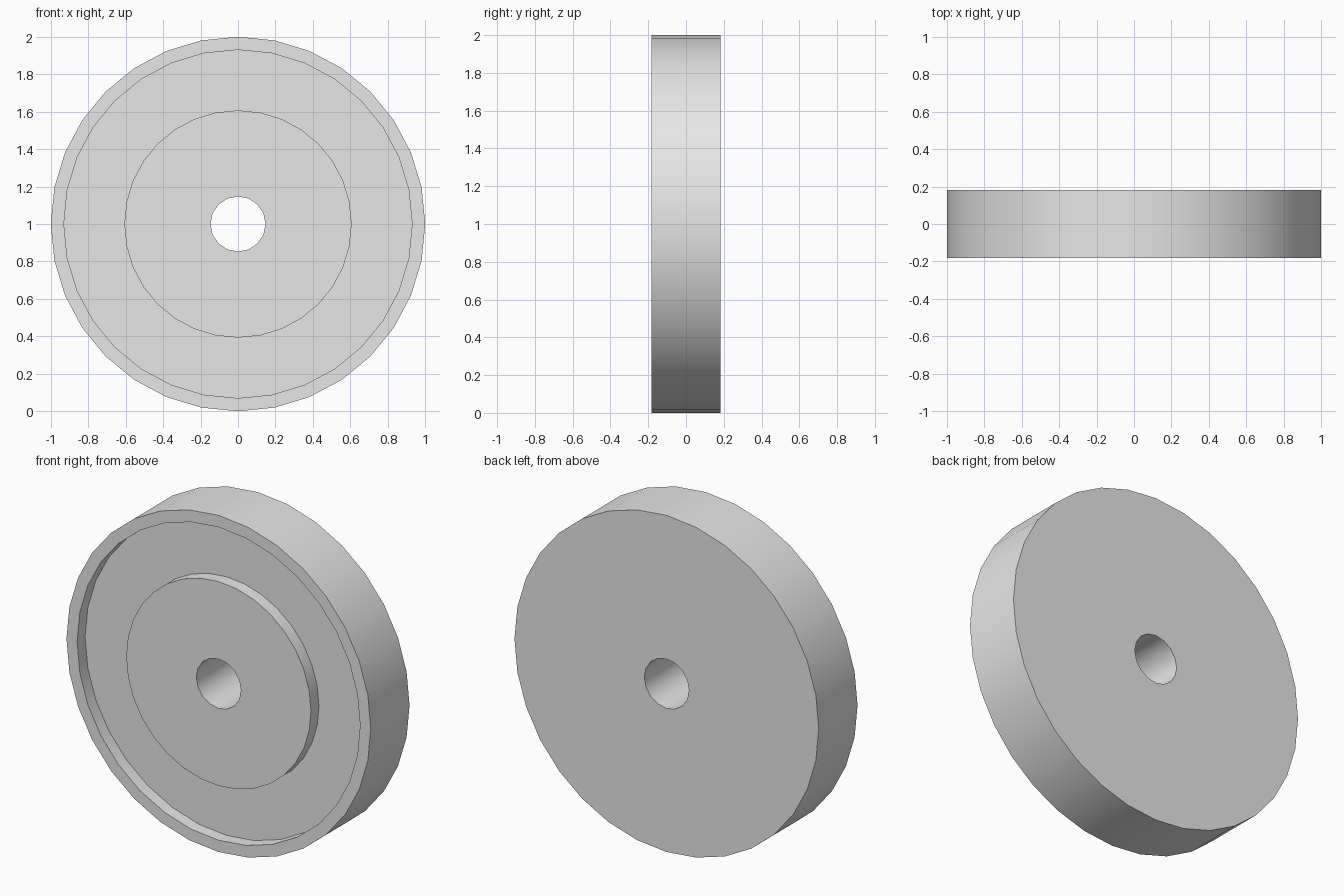
import bpy
import bmesh
from math import sin, cos, radians, tau

default = bpy.data.objects.get("Cube")
if default:
    bpy.data.objects.remove(default)

STEPS = 32          # sides of the large rings
HOLE_STEPS = 16     # sides of the bore
HALF = 0.182        # half thickness
GROOVE = 0.075      # depth of the front recess

grey = bpy.data.materials.new("light grey")
grey.use_nodes = True
grey.diffuse_color = (0.8, 0.8, 0.8, 1)
grey.node_tree.nodes["Principled BSDF"].inputs["Base Color"].default_value = (0.8, 0.8, 0.8, 1)

# Closed cross-section: radius, depth along y, number of sides
profile = [
    (0.147, -HALF, HOLE_STEPS),        # bore, front
    (0.607, -HALF, STEPS),             # hub edge
    (0.607, -HALF + GROOVE, STEPS),    # recess floor, inner
    (0.93, -HALF + GROOVE, STEPS),     # recess floor, outer
    (0.93, -HALF, STEPS),              # rim, inner
    (1.0, -HALF, STEPS),               # rim, front
    (1.0, HALF, STEPS),                # rim, back
    (0.147, HALF, HOLE_STEPS),         # bore, back
]

bm = bmesh.new()


def ring(radius, y, sides):
    return [bm.verts.new((radius * cos(tau * i / sides), y, 1 + radius * sin(tau * i / sides)))
            for i in range(sides)]


def pick(loop, i):
    return loop[i * len(loop) // STEPS % len(loop)]


# Join each ring to the next, and the last to the first through the bore
rings = [ring(*p) for p in profile]
for a, b in zip(rings, rings[1:] + rings[:1]):
    for i in range(STEPS):
        corners = list(dict.fromkeys([pick(a, i), pick(a, i + 1), pick(b, i + 1), pick(b, i)]))
        if len(corners) > 2:
            bm.faces.new(corners)
bmesh.ops.recalc_face_normals(bm, faces=bm.faces)

mesh = bpy.data.meshes.new("wheel_disc")
bm.to_mesh(mesh)
bm.free()
mesh.materials.append(grey)
disc = bpy.data.objects.new("wheel_disc", mesh)
bpy.context.collection.objects.link(disc)

# Smooth round walls, crisp rims
bpy.ops.object.select_all(action="DESELECT")
disc.select_set(True)
bpy.context.view_layer.objects.active = disc
bpy.ops.object.shade_smooth_by_angle(angle=radians(30))
